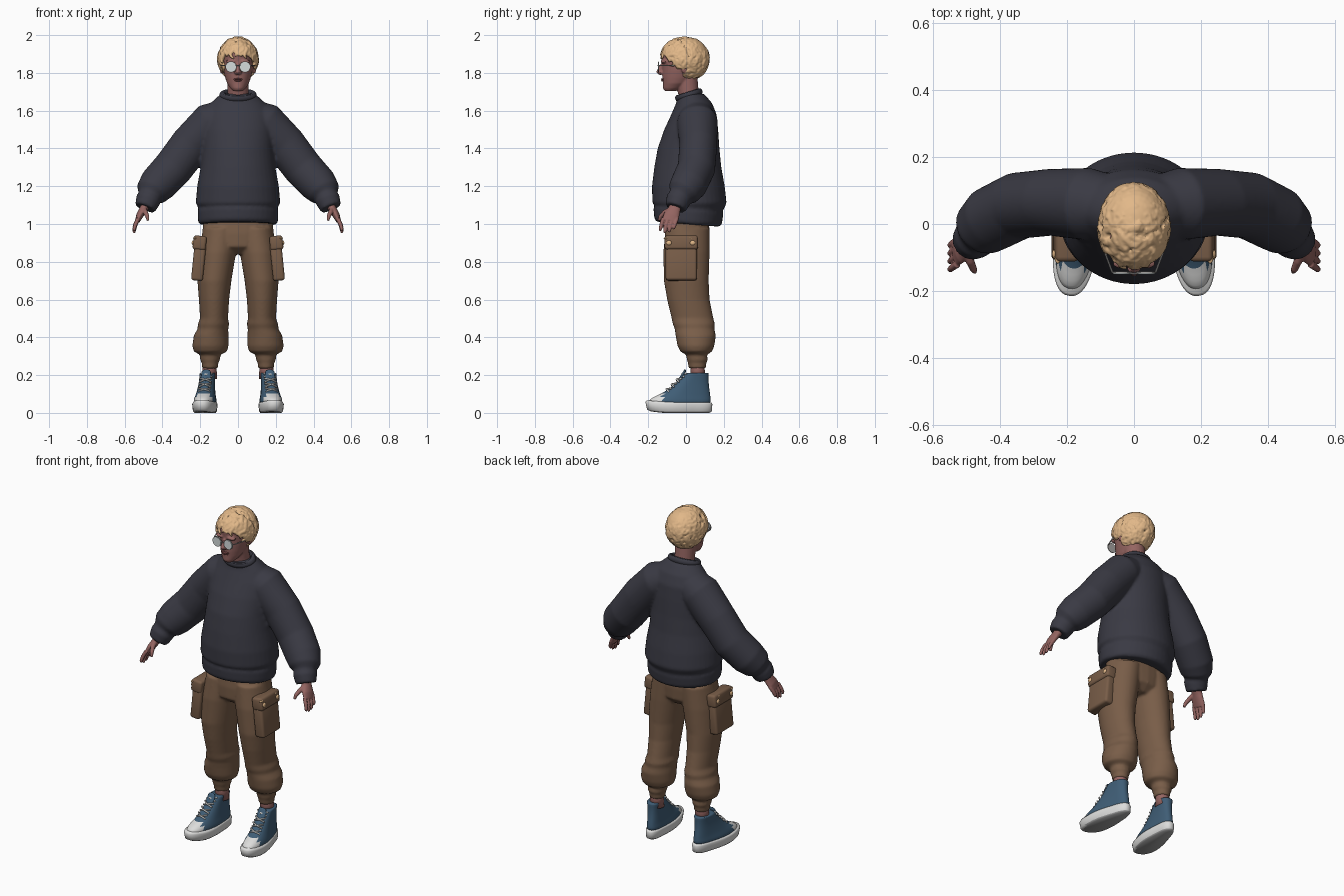
import bpy, bmesh, math, random
from mathutils import Vector, Matrix

random.seed(4)
cube = bpy.data.objects.get("Cube")
if cube:
    bpy.data.objects.remove(cube, do_unlink=True)


def material(name, *rgb):
    m = bpy.data.materials.new(name)
    m.use_nodes = True
    m.diffuse_color = (*rgb, 1)
    m.node_tree.nodes["Principled BSDF"].inputs["Base Color"].default_value = (*rgb, 1)
    return m


SKIN = material("skin", .30, .13, .12)
LIP = material("lip", .19, .065, .065)
HAIR = material("blond hair", .76, .48, .25)
KNIT = material("charcoal knit", .042, .042, .057)
CLOTH = material("brown cloth", .19, .11, .065)
CANVAS = material("blue canvas", .05, .11, .18)
RUBBER = material("white rubber", .72, .72, .71)
SOLE = material("grey outsole", .35, .35, .35)
LENS = material("pale lens", .66, .72, .72)
METAL = material("metal", .38, .37, .36)


def loft(bm, rings, n=24, flat=False, p=2.0):
    """Skin elliptical rings (x, y, z, ra, rb) into a closed tube."""
    pts = [Vector(r[:3]) for r in rings]
    loops = []
    for i, r in enumerate(rings):
        t = Vector((0, 0, 1))
        if not flat:
            t = (pts[min(i + 1, len(pts) - 1)] - pts[max(i - 1, 0)]).normalized()
        a = Vector((0, 1, 0)).cross(t)
        a = a.normalized() if a.length > .05 else Vector((1, 0, 0))
        b = t.cross(a)
        loop = []
        for k in range(n):
            ang = math.tau * k / n
            c, s = math.cos(ang), math.sin(ang)
            u = math.copysign(abs(c) ** (2 / p), c) * r[3]
            v = math.copysign(abs(s) ** (2 / p), s) * r[-1]
            loop.append(bm.verts.new(pts[i] + a * u + b * v))
        loops.append(loop)
    for lo, hi in zip(loops, loops[1:]):
        for k in range(n):
            bm.faces.new((lo[k], lo[(k + 1) % n], hi[(k + 1) % n], hi[k]))
    bm.faces.new(loops[0][::-1])
    bm.faces.new(loops[-1])


def body(bm, profile, **kw):
    """Flat rings from (z, x, half width, front y, back y)."""
    loft(bm, [(x, (f + b) / 2, z, w, (b - f) / 2) for z, x, w, f, b in profile], flat=True, **kw)


def ball(bm, centre, radii):
    bmesh.ops.create_uvsphere(bm, u_segments=24, v_segments=16, radius=1,
                              matrix=Matrix.Translation(centre) @ Matrix.Diagonal((*radii, 1)))


def finish(name, bm, *mats, mirror=False, voxel=0, smooth=0, bevel=0, subsurf=0):
    bmesh.ops.recalc_face_normals(bm, faces=bm.faces)
    for f in bm.faces:
        f.smooth = True
    mesh = bpy.data.meshes.new(name)
    bm.to_mesh(mesh)
    bm.free()
    ob = bpy.data.objects.new(name, mesh)
    bpy.context.collection.objects.link(ob)
    for m in mats:
        mesh.materials.append(m)
    if mirror:
        ob.modifiers.new("mirror", "MIRROR").use_mirror_merge = False
    if bevel:
        mod = ob.modifiers.new("bevel", "BEVEL")
        mod.width, mod.segments = bevel, 3
    if voxel:
        mod = ob.modifiers.new("remesh", "REMESH")
        mod.mode, mod.voxel_size, mod.use_smooth_shade = "VOXEL", voxel, True
    if smooth:
        mod = ob.modifiers.new("smooth", "SMOOTH")
        mod.factor, mod.iterations = .5, smooth
    if subsurf:
        mod = ob.modifiers.new("subsurf", "SUBSURF")
        mod.levels = mod.render_levels = subsurf
    return ob


# Sweater: torso and sleeves fused together
bm = bmesh.new()
body(bm, [(1.0, 0, .205, -.155, .175), (1.015, 0, .212, -.168, .19), (1.07, 0, .214, -.172, .198),
          (1.085, 0, .208, -.165, .195), (1.11, 0, .224, -.178, .215), (1.2, 0, .216, -.18, .205),
          (1.3, 0, .198, -.168, .187), (1.4, 0, .187, -.15, .177), (1.5, 0, .187, -.115, .17),
          (1.58, 0, .18, -.078, .162), (1.64, 0, .145, -.052, .138), (1.69, 0, .09, -.042, .095)], n=40)
for v in bm.verts:
    if v.co.z < 1.1:
        v.co.z -= v.co.y * .08
for s in (1, -1):
    arm = [(.05, .05, 1.575, .09), (.14, .06, 1.54, .108), (.25, .065, 1.42, .108, .1),
           (.345, .055, 1.295, .105, .1), (.425, .015, 1.21, .1, .098), (.458, -.015, 1.168, .086),
           (.468, -.03, 1.145, .062), (.475, -.04, 1.128, .066), (.492, -.055, 1.085, .056)]
    loft(bm, [(s * r[0], *r[1:]) for r in arm], n=32)
finish("sweater", bm, KNIT, voxel=.009, smooth=3)

# Ribbed collar
bpy.ops.mesh.primitive_torus_add(location=(0, .015, 1.683), rotation=(.3, 0, 0), major_radius=.08,
                                 minor_radius=.016, major_segments=40, minor_segments=12)
collar = bpy.context.object
collar.name = "collar"
collar.scale = (1.03, .78, 1.1)
collar.data.materials.append(KNIT)
bpy.ops.object.shade_smooth()

# Trousers: hips and two baggy legs
bm = bmesh.new()
body(bm, [(1.06, 0, .18, -.1, .12), (.95, 0, .19, -.112, .125), (.88, 0, .17, -.11, .12), (.84, 0, .1, -.06, .08)])
for s in (1, -1):
    leg = [(.98, .09, .095, -.108, .125), (.85, .108, .098, -.12, .125), (.7, .125, .09, -.117, .12),
           (.6, .127, .08, -.1, .125), (.5, .127, .074, -.076, .145), (.47, .13, .083, -.07, .153),
           (.445, .133, .081, -.06, .15), (.41, .142, .092, -.055, .158), (.355, .146, .096, -.045, .15),
           (.325, .146, .088, -.03, .138), (.308, .147, .055, .0, .112), (.28, .148, .052, .005, .115),
           (.265, .148, .044, .01, .108), (.235, .148, .042, .015, .105)]
    body(bm, [(z, s * x, w, f, b) for z, x, w, f, b in leg], n=32)
finish("trousers", bm, CLOTH, voxel=.008, smooth=3)

# Cargo pockets with flaps and buttons
for name, x, z, size in (("cargo_pocket", .208, .8, (.062, .165, .2)), ("pocket_flap", .203, .9, (.07, .175, .075))):
    bm = bmesh.new()
    tilt = Matrix.Translation((x, -.025, z)) @ Matrix.Rotation(-.1, 4, "Y")
    bmesh.ops.create_cube(bm, size=1, matrix=tilt @ Matrix.Diagonal((*size, 1)))
    finish(name, bm, CLOTH, mirror=True, bevel=.014)
bm = bmesh.new()
for y in (-.09, .035):
    ball(bm, (.237, y, .9), (.008, .014, .013))
    ball(bm, (.228, y - .012, .925), (.009, .016, .006))
finish("pocket_buttons", bm, HAIR, mirror=True)

# Shoes are shaped straight, then turned slightly outward
turn = Matrix.Translation((.16, .06, 0)) @ Matrix.Rotation(.12, 4, "Z") @ Matrix.Translation((0, -.06, 0))
bm = bmesh.new()
body(bm, [(0, 0, .055, -.19, .125), (.008, 0, .062, -.208, .137), (.045, 0, .066, -.217, .14),
          (.056, 0, .062, -.21, .135)], p=2.4, n=40)
for v in bm.verts:
    v.co.x *= 1 - .2 * max(0, min(1, (v.co.y + .05) / .1))
    v.co.z += .012 * max(0, (-v.co.y - .12) / .1)
bm.normal_update()
for f in bm.faces:
    f.material_index = int(f.calc_center_median().z < .006)
bm.transform(turn)
finish("shoe_soles", bm, RUBBER, SOLE, mirror=True)

bm = bmesh.new()
body(bm, [(.04, 0, .06, -.205, .132), (.065, 0, .06, -.2, .132), (.085, 0, .055, -.175, .13),
          (.1, 0, .052, -.135, .128), (.125, 0, .049, -.093, .124), (.16, 0, .046, -.052, .12),
          (.195, 0, .047, -.02, .12), (.213, 0, .049, -.005, .122), (.212, 0, .042, .005, .112)], n=40, p=2.3)
for f in bm.faces:
    f.material_index = int(f.calc_center_median().y < -.135)
for v in bm.verts:
    v.co.x *= 1 - .15 * max(0, min(1, (v.co.y + .05) / .1))
bm.transform(turn)
finish("shoe_uppers", bm, CANVAS, RUBBER, mirror=True, subsurf=1)

bm = bmesh.new()
loft(bm, [(0, -.045, .165, .026, .008), (0, -.012, .205, .028, .008), (0, -.004, .232, .024, .006)], n=12)
bm.transform(turn)
finish("shoe_tongues", bm, CANVAS, mirror=True, subsurf=1)

bm = bmesh.new()
for i in range(4):
    y, z = -.108 + .027 * i, .118 + .026 * i
    for s in (1, -1):
        loft(bm, [(-.032 * s, y + .012, z - .006, .0045), (0, y + .003, z + .008, .0045),
                  (.032 * s, y + .026, z + .012, .0045)], n=8)
bm.transform(turn)
finish("shoe_laces", bm, RUBBER, mirror=True)

# Ankles
bm = bmesh.new()
loft(bm, [(.152, .062, .18, .042), (.15, .062, .23, .037), (.148, .06, .28, .038)])
finish("ankles", bm, SKIN, mirror=True)

# Hands: palm, four fingers and thumb
bm = bmesh.new()
loft(bm, [(.482, -.05, 1.11, .025, .03), (.503, -.063, 1.075, .021, .034), (.52, -.077, 1.045, .019, .042),
          (.533, -.086, 1.015, .013, .042)])
for i in range(4):
    y, drop = -.12 + .024 * i, (.045, .056, .052, .036)[i]
    loft(bm, [(.528, y, 1.03, .011), (.543, y - .01, 1.018 - drop * .45, .0105),
              (.55, y - .016, 1.018 - drop, .009), (.549, y - .018, 1.008 - drop, .005)], n=12)
loft(bm, [(.5, -.075, 1.08, .015), (.49, -.112, 1.062, .013), (.48, -.135, 1.04, .011),
          (.476, -.143, 1.018, .007)], n=12)
finish("hands", bm, SKIN, mirror=True, voxel=.0035, smooth=2)

# Head: neck, skull, jaw, nose and ears
bm = bmesh.new()
loft(bm, [(0, .035, 1.62, .066, .06), (0, .012, 1.7, .056, .055), (0, .0, 1.79, .058, .06)])
body(bm, [(1.703, 0, .024, -.112, -.06), (1.718, 0, .04, -.122, -.02), (1.745, 0, .058, -.122, .02),
          (1.775, 0, .068, -.125, .05), (1.81, 0, .077, -.126, .075), (1.85, 0, .083, -.127, .09),
          (1.9, 0, .086, -.132, .1), (1.94, 0, .074, -.115, .09), (1.965, 0, .045, -.07, .055)], n=32)
loft(bm, [(0, -.122, 1.85, .009), (0, -.137, 1.825, .01), (0, -.146, 1.806, .013), (0, -.13, 1.795, .012)], n=12)
for s in (1, -1):
    ball(bm, (s * .012, -.132, 1.802), (.009, .011, .008))
    ball(bm, (s * .035, -.118, 1.86), (.03, .016, .01))
    ball(bm, (s * .086, -.008, 1.825), (.011, .018, .03))
finish("head", bm, SKIN, voxel=.005, smooth=2)

bm = bmesh.new()
ball(bm, (0, -.121, 1.767), (.023, .012, .005))
ball(bm, (0, -.12, 1.759), (.019, .012, .005))
finish("lips", bm, LIP)

# Glasses
bm = bmesh.new()
frame = bmesh.new()
upright = Matrix.Rotation(math.pi / 2, 4, "X")
for mesh, radius, y in ((bm, .026, -.147), (frame, .0295, -.1445)):
    bmesh.ops.create_cone(mesh, cap_ends=True, segments=32, radius1=radius, radius2=radius, depth=.004,
                          matrix=Matrix.Translation((.037, y, 1.832)) @ upright)
loft(frame, [(.065, -.144, 1.838, .003), (.089, -.08, 1.84, .003), (.092, -.01, 1.84, .003)], n=8)
loft(frame, [(-.001, -.149, 1.84, .003), (.012, -.147, 1.838, .003)], n=8)
for name, mesh, mat in (("lenses", bm, LENS), ("glasses_frame", frame, METAL)):
    ob = finish(name, mesh, mat, mirror=True)
    bpy.context.view_layer.objects.active = ob
    ob.select_set(True)
    bpy.ops.object.shade_smooth_by_angle()
    ob.select_set(False)

# Hair: scalp cover plus tapering curls flowing down from the crown
bm = bmesh.new()
ball(bm, (0, .012, 1.888), (.097, .105, .1))
centre, radii, count = Vector((0, -.008, 1.872)), Vector((.101, .125, .112)), 420
for i in range(count):
    h = 1 - 2 * (i + .5) / count
    ang = i * math.pi * (3 - math.sqrt(5))
    d = Vector((math.cos(ang) * math.sqrt(1 - h * h), math.sin(ang) * math.sqrt(1 - h * h), h))
    root = centre + d * radii
    limit = 1.915 if root.y < -.075 else 1.85 if root.y < -.01 else 1.785
    if root.z < limit:
        continue
    down = (Vector((0, 0, -1)) + d * d.z + Vector((random.uniform(-.8, .8), random.uniform(-.8, .8), 0))).normalized()
    side = d.cross(down).normalized()
    phase, length = random.uniform(0, math.tau), random.uniform(.035, .06)
    rings = []
    for k in range(7):
        t = k / 6
        q = d + down * (t * length / .11)
        pos = centre + q.normalized() * radii * (.95 + .06 * t + .02 * math.sin(phase))
        pos += side * .011 * math.sin(phase + t * 5)
        rings.append((*pos, .0115 * (1 - t) ** .6 + .003))
    loft(bm, rings, n=8)
finish("curly_hair", bm, HAIR, voxel=.0038, smooth=1)
